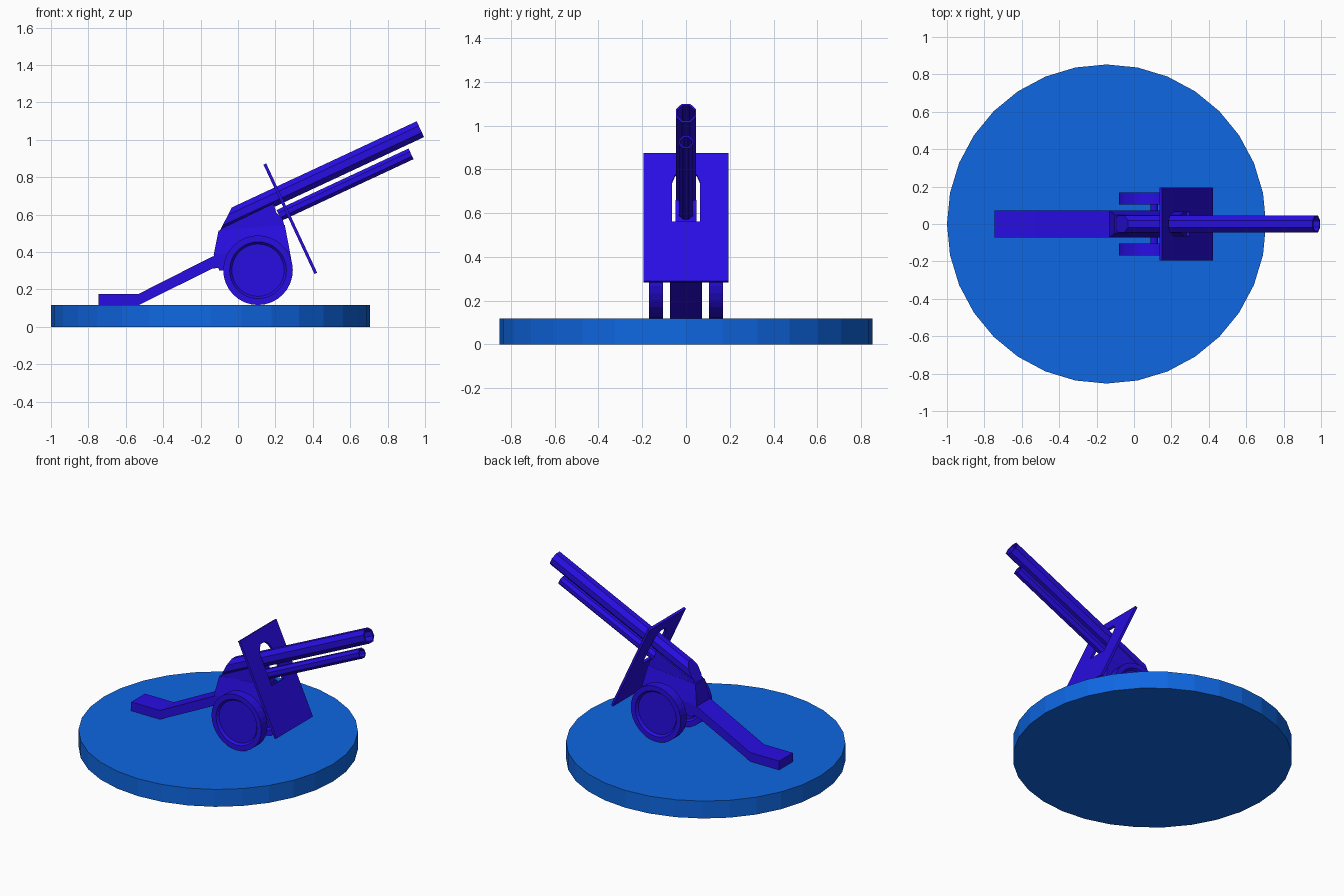
import bpy, bmesh
from math import radians, cos, sin, pi
from mathutils import Vector

if "Cube" in bpy.data.objects:
    bpy.data.objects.remove(bpy.data.objects["Cube"])


def material(name, rgb):
    m = bpy.data.materials.new(name)
    m.diffuse_color = (*rgb, 1)
    m.use_nodes = True
    m.node_tree.nodes["Principled BSDF"].inputs["Base Color"].default_value = m.diffuse_color
    return m


BLUE = material("base_blue", (0.0046, 0.135, 0.76))
VIOLET = material("gun_violet", (0.021, 0.004, 0.77))
TILT = radians(25)
AIM = Vector((cos(TILT), 0, sin(TILT)))
UP = Vector((-sin(TILT), 0, cos(TILT)))


def finish(name, bm, mat=VIOLET):
    bmesh.ops.recalc_face_normals(bm, faces=bm.faces)
    me = bpy.data.meshes.new(name)
    bm.to_mesh(me)
    bm.free()
    me.materials.append(mat)
    ob = bpy.data.objects.new(name, me)
    bpy.context.collection.objects.link(ob)
    return ob


def rings_mesh(name, rings, closed=False, mat=VIOLET):
    """Skin a list of equal-length point rings; cap the ends unless closed."""
    bm = bmesh.new()
    rows = [[bm.verts.new(p) for p in r] for r in rings]
    n = len(rows[0])
    pairs = list(zip(rows, rows[1:])) + ([(rows[-1], rows[0])] if closed else [])
    for a, b in pairs:
        for i in range(n):
            j = (i + 1) % n
            bm.faces.new((a[i], a[j], b[j], b[i]))
    if not closed:
        bm.faces.new(rows[0])
        bm.faces.new(rows[-1])
    return finish(name, bm, mat)


def side_profile(name, pts, w):
    """Extrude an xz profile symmetrically across y."""
    return rings_mesh(name, [[(x, y, z) for x, z in pts] for y in (-w, w)])


def lathe(name, center, axis, u, v, steps, sides, phase=0.0, mat=VIOLET):
    """Rings of (offset along axis, radius) around a centre."""
    c = Vector(center)
    ang = [2 * pi * i / sides + phase for i in range(sides)]
    return rings_mesh(name, [[c + axis * d + (u * cos(a) + v * sin(a)) * r for a in ang]
                             for d, r in steps], mat=mat)


X, Y, Z = Vector((1, 0, 0)), Vector((0, 1, 0)), Vector((0, 0, 1))

# Round base
lathe("round_base", (-0.147, 0, 0), Z, X, Y, [(0, 0.853), (0.117, 0.853)], 32, mat=BLUE)

# Wheels with recessed discs, and axle
for side, name in ((-1, "wheel_front"), (1, "wheel_back")):
    lathe(name, (0.107, side * 0.137, 0.303), Y, X, Z,
          [(-0.017, 0.14), (-0.032, 0.152), (-0.032, 0.186),
           (0.032, 0.186), (0.032, 0.152), (0.017, 0.14)], 32)
lathe("axle", (0.107, 0, 0.303), Y, X, Z, [(-0.125, 0.02), (0.125, 0.02)], 12)

# Trail leg with foot
side_profile("trail", [(-0.745, 0.117), (-0.53, 0.117), (-0.136, 0.312), (0.1, 0.335),
                       (0.1, 0.41), (-0.136, 0.377), (-0.53, 0.177), (-0.745, 0.177)], 0.073)

# Carriage body, narrowing toward the top
levels = [(-0.1, 0.29, 0.30, 0.073), (-0.13, 0.275, 0.385, 0.073),
          (-0.104, 0.25, 0.515, 0.049)]
rings_mesh("carriage", [[(a, -w, z), (b, -w, z + 0.03), (b, w, z + 0.03), (a, w, z)]
                        for a, b, z, w in levels])

# Breech block between carriage and barrels
side_profile("breech", [(-0.104, 0.50), (-0.09, 0.525), (0.19, 0.66),
                        (0.205, 0.61), (0.238, 0.58), (0.25, 0.53)], 0.048)


def barrel(name, muzzle, length, r, bore, slope=0.0):
    """Octagonal barrel with a deep bore; slope slants the rear face."""
    ob = lathe(name, muzzle, AIM, Y, UP,
               [(-length, r), (0, r), (0, bore), (-0.25, bore)], 8, pi / 8)
    for v in ob.data.vertices[:8]:
        v.co += AIM * ((v.co - Vector(muzzle)).dot(UP) - r * cos(pi / 8)) * slope
    return ob


# Two barrels with open muzzles
barrel("upper_barrel", (0.975, 0, 1.057), 1.09, 0.0505, 0.041, 1.3)
barrel("lower_barrel", (0.925, 0, 0.925), 0.778, 0.034, 0.026)

# Gun shield with arched window
window = [(-0.064, 0.30), (0.064, 0.30), (0.064, 0.50), (0.05, 0.535),
          (0.025, 0.56), (-0.025, 0.56), (-0.05, 0.535), (-0.064, 0.50)]
outer = [(-0.194, 0), (0.194, 0), (0.194, 0.50), (0.194, 0.645),
         (0.025, 0.645), (-0.025, 0.645), (-0.194, 0.645), (-0.194, 0.50)]
foot = Vector((0.416, 0, 0.286))


def plate(pts, d):
    return [foot + Y * y + UP * s + AIM * d for y, s in pts]


rings_mesh("gun_shield", [plate(outer, -0.008), plate(outer, 0.008),
                          plate(window, 0.008), plate(window, -0.008)], closed=True)
